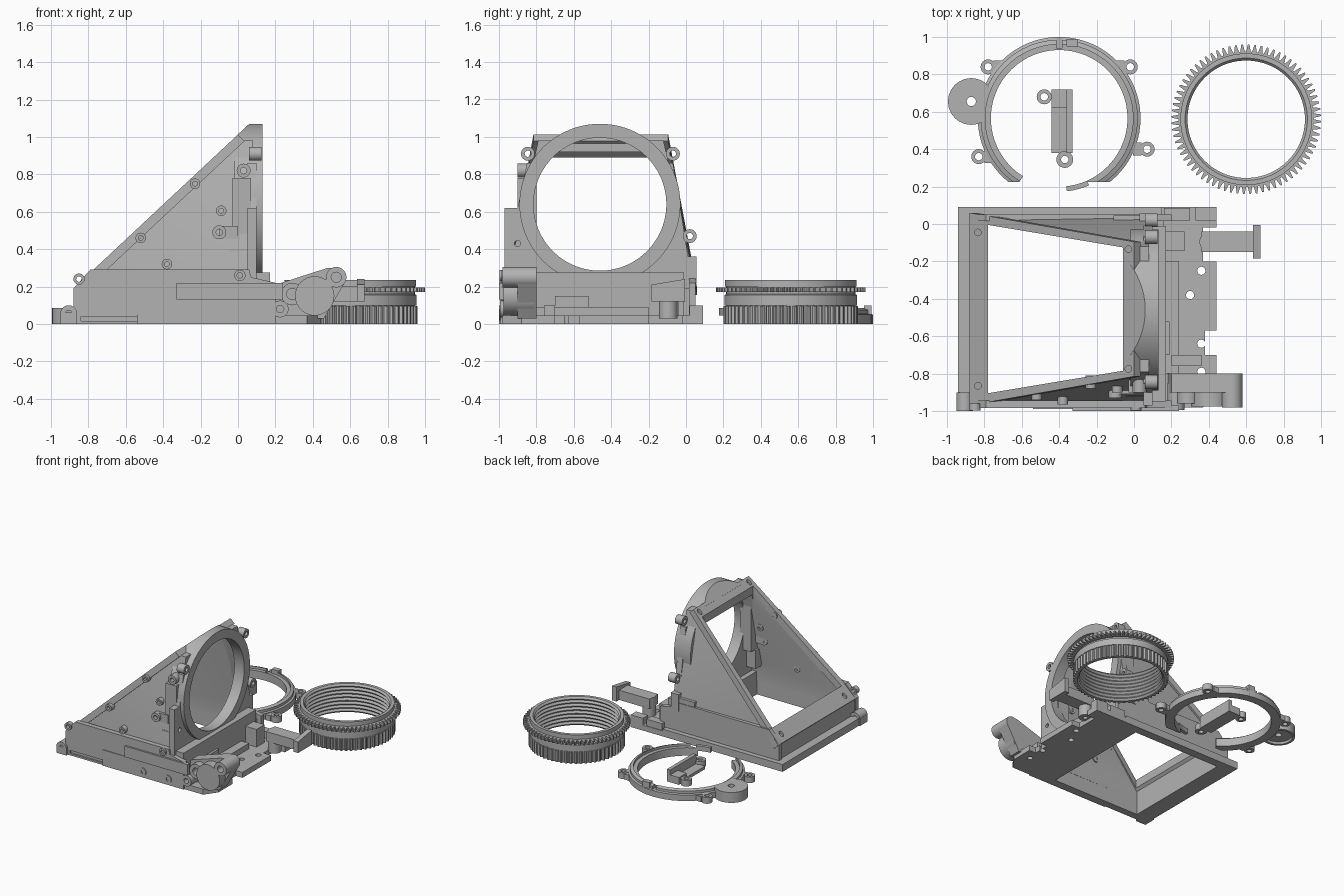
import bpy, bmesh, math

if "Cube" in bpy.data.objects:
    bpy.data.objects.remove(bpy.data.objects["Cube"])

grey = bpy.data.materials.new("grey_plastic")
grey.diffuse_color = (0.45, 0.45, 0.45, 1)
grey.use_nodes = True
grey.node_tree.nodes["Principled BSDF"].inputs["Base Color"].default_value = grey.diffuse_color


def finish(name, bm):
    bmesh.ops.recalc_face_normals(bm, faces=bm.faces[:])
    me = bpy.data.meshes.new(name)
    bm.to_mesh(me)
    bm.free()
    me.materials.append(grey)
    ob = bpy.data.objects.new(name, me)
    bpy.context.collection.objects.link(ob)
    return ob


def place(p, axis, d):
    return {'x': (d, p[0], p[1]), 'y': (p[0], d, p[1]), 'z': (p[0], p[1], d)}[axis]


def prism(name, pts, axis, a, b):
    """Extrude a 2D outline along an axis from a to b."""
    bm = bmesh.new()
    lo = [bm.verts.new(place(p, axis, a)) for p in pts]
    hi = [bm.verts.new(place(p, axis, b)) for p in pts]
    bm.faces.new(lo)
    bm.faces.new(hi)
    n = len(pts)
    for i in range(n):
        j = (i + 1) % n
        bm.faces.new((lo[i], lo[j], hi[j], hi[i]))
    return finish(name, bm)


def circle(c, r, n=24):
    return [(c[0] + r * math.cos(2 * math.pi * i / n),
             c[1] + r * math.sin(2 * math.pi * i / n)) for i in range(n)]


def cyl(name, c, r, axis, a, b, n=24):
    return prism(name, circle(c, r, n), axis, a, b)


def box(name, x0, x1, y0, y1, z0, z1):
    return prism(name, [(x0, y0), (x1, y0), (x1, y1), (x0, y1)], 'z', z0, z1)


def hull(name, pts):
    bm = bmesh.new()
    for p in pts:
        bm.verts.new(p)
    bmesh.ops.convex_hull(bm, input=bm.verts[:])
    bmesh.ops.dissolve_limit(bm, angle_limit=0.01, verts=bm.verts[:], edges=bm.edges[:])
    return finish(name, bm)


def cut(ob, *cutters):
    bpy.context.view_layer.objects.active = ob
    for c in cutters:
        m = ob.modifiers.new("cut", 'BOOLEAN')
        m.operation, m.solver, m.object = 'DIFFERENCE', 'EXACT', c
        bpy.ops.object.modifier_apply(modifier=m.name)
        bpy.data.objects.remove(c)
    return ob


def ear(name, c, r, hole, axis, a, b):
    return cut(cyl(name, c, r, axis, a, b), cyl("hole", c, hole, axis, a - .1, b + .1, 16))


def lathe(name, prof, c, n=96, a0=0, a1=360):
    """Turn a closed (radius, z) profile around a vertical axis at c."""
    bm = bmesh.new()
    full = a1 - a0 >= 360
    rows = []
    for i in range(n if full else n + 1):
        t = math.radians(a0 + (a1 - a0) * i / n)
        rows.append([bm.verts.new((c[0] + r * math.cos(t), c[1] + r * math.sin(t), z)) for r, z in prof])
    k = len(prof)
    for i in range(n):
        p, q = rows[i], rows[(i + 1) % len(rows)]
        for j in range(k):
            bm.faces.new((p[j], p[(j + 1) % k], q[(j + 1) % k], q[j]))
    if not full:
        bm.faces.new(rows[0])
        bm.faces.new(rows[-1])
    return finish(name, bm)


def toothed_ring(name, c, root, tip, inner, z0, z1, teeth):
    bm = bmesh.new()
    rows = []
    for i in range(teeth * 4):
        t = 2 * math.pi * i / (teeth * 4)
        r = (root, root, tip, tip)[i % 4]
        rows.append([bm.verts.new((c[0] + q * math.cos(t), c[1] + q * math.sin(t), z))
                     for q, z in ((inner, z0), (r, z0), (r, z1), (inner, z1))])
    for p, q in zip(rows, rows[1:] + rows[:1]):
        for j in range(4):
            bm.faces.new((p[j], p[(j + 1) % 4], q[(j + 1) % 4], q[j]))
    return finish(name, bm)


def slope(x):
    return .19 + .936 * (x + .88)


MID = -.455           # y of the housing's mirror plane
HOLE = (-.46, .64)    # lens opening centre in y, z


def both(x, half, z):
    return [(x, MID - half, z), (x, MID + half, z)]


def window():
    return prism("window", [(-.78, -.905), (-.06, -.785), (-.06, -.125), (-.78, -.005)], 'z', -.5, 2)


def bore(r=.355):
    return cyl("bore", HOLE, r, 'x', .02, .4, 96)


# tapered housing shell: leaning side walls, open bottom and sloped face
shell = hull("housing_shell", both(-.86, .495, .12) + both(.08, .495, .12) + both(-.86, .495, slope(-.86) - .02)
             + both(.08, .49, .28) + both(-.01, .335, .98) + both(.08, .335, .98))
cavity = hull("cavity", both(-.8, .465, -.1) + both(.04, .465, -.1) + both(-.8, .465, slope(-.8) - .06)
              + both(.04, .46, .28) + both(-.04, .31, .92) + both(.04, .31, .92))
cut(shell, cavity, window(), bore())

# frame lying on the sloped face, with screw holes
frame = hull("sloped_frame", [(x + d, y, z - d) for d in (0, .035) for x, h, z in
             ((-.88, .515, .19), (0, .36, 1.013)) for _, y, _ in both(0, h, 0)])
cut(frame, window())
for x, h in ((-.835, .41), (-.03, .32)):
    for _, y, z in both(x, h, slope(x)):
        cut(frame, cyl("hole", (x, y), .018, 'z', z - .05, z + .1, 12))

# lens ring and front wall plate
ring = cyl("lens_ring", HOLE, .43, 'x', -.02, .13, 96)
cut(ring, cyl("bore", HOLE, .355, 'x', -.3, .4, 96),
    prism("slope_cut", [(-.9, slope(-.9)), (.065, slope(.065)), (.065, 1.5), (-.9, 1.5)], 'y', -2, 1),
    hull("cavity", both(-.8, .465, -.1) + both(.04, .465, -.1) + both(-.8, .465, .2)
         + both(.04, .46, .28) + both(-.04, .31, .92) + both(.04, .31, .92)))
wall = prism("lens_wall", [(-.97, .18), (-.97, .62), (-.9, .62), (-.85, .86), (-.07, .86),
                           (-.03, .62), (.04, .18)], 'x', .05, .1)
cut(wall, bore(), cyl("hole", (-.9, .43), .017, 'x', 0, .3, 12))
for i, c in enumerate(((-.845, .91), (-.07, .91), (.02, .47))):
    ear(f"lens_ring_ear_{i}", c, .037, .017, 'x', .06, .125)

# base frame and its rims
base = box("base_frame", -.87, .16, -.98, .05, 0, .19)
cut(base, box("opening", -.8, 0, -.92, .02, -.1, .5), box("undercut", -.84, -.54, -1.1, -.965, .015, .04))
flange = box("base_flange", -.94, .15, -.98, .09, 0, .06)
cut(flange, box("opening", -.8, 0, -.92, .02, -.1, .5), box("undercut", -.84, -.54, -1.1, -.965, .015, .04))
rim = [(-.88, .05), (-.88, .19), (-.79, .29), (.06, .29), (.07, .25), (.2, .22), (.2, .05)]
prism("front_rim", rim, 'y', -.985, -.945)
prism("back_rim", rim, 'y', .015, .05)
ear("corner_block", (-.905, .055), .045, .018, 'y', -1, -.9)
box("corner_foot", -.95, -.86, -1, -.9, 0, .06)
box("side_rail", -.33, .24, -1, -.97, .13, .22)
box("lower_rail", -.54, .2, -.99, -.97, .0, .13)
for i, (x, z) in enumerate(((-.85, .24), (.01, .26), (-.17, .05), (.06, .05))):
    ear(f"rim_boss_{i}", (x, z), .03, .015, 'y', -.997, -.96)
box("sill", .06, .17, -.95, -.01, 0, .275)
box("sill_window", .16, .19, -.7, -.52, .05, .15)

# stepped platform in front of the lens
plat = prism("platform", [(.1, -.98), (.37, -.98), (.44, -.88), (.44, -.7), (.38, -.7), (.38, -.57), (.44, -.57),
                          (.44, -.2), (.37, -.2), (.37, -.02), (.44, -.02), (.44, .09), (.1, .09)], 'z', 0, .045)
cut(plat, *[cyl("hole", c, .022, 'z', -.1, .2, 16) for c in ((.36, -.25), (.3, -.38), (.36, -.64), (.36, -.79))])
box("platform_corner", .33, .44, .02, .09, .03, .1)
box("platform_edge", .16, .3, .02, .085, .03, .1)
box("platform_step", .16, .24, -.8, -.2, .03, .09)
box("platform_pad", .2, .36, -.76, -.7, .03, .1)

# latch arm with supports and end plate
box("latch_support", .17, .27, -.145, -.04, .03, .19)
ear("latch_block", (.4, -.095), .05, .018, 'z', .03, .2)
box("latch_arm", .36, .64, -.15, -.04, .12, .2)
prism("latch_end", [(-.185, .12), (-.005, .12), (-.005, .24), (-.185, .21)], 'x', .635, .675)

# lobed motor mount at the front corner
prism("motor_arm", [(.18, .02), (.46, .03), (.5, .1), (.57, .22), (.53, .3), (.48, .3), (.2, .21)], 'y', -.9, -.8)
cyl("motor_drum", (.41, .15), .105, 'y', -.975, -.81, 32)
ear("motor_lobe", (.525, .25), .055, .027, 'y', -.98, -.8)
ear("motor_foot", (.225, .08), .045, .02, 'y', -.995, -.85)
ear("motor_boss", (.29, .16), .06, .03, 'y', -.96, -.85)

# bracket and screw bosses on the front side wall, small latch on the back one
box("side_bracket", -.045, .065, -.92, -.84, .25, .4)
box("side_bracket_post", -.03, .07, -.9, -.8, .4, .78)
box("side_bracket_tab", -.1, 0, -.91, -.86, .455, .525)
ear("side_bracket_top", (.03, .82), .037, .017, 'y', -.9, -.82)
ear("side_bracket_low", (-.1, .49), .037, .017, 'y', -.93, -.86)
for i, (x, z, y) in enumerate(((-.52, .46, -.94), (-.38, .32, -.965), (-.23, .75, -.88), (-.09, .605, -.9))):
    ear(f"side_boss_{i}", (x, z), .028, .013, 'y', y, y + .07)
box("back_bracket", -.11, .09, 0, .045, .22, .33)
box("back_bracket_end", .03, .1, -.02, .055, .22, .36)

# geared focus ring with inner thread and grip ribs
G = (.6, .56)
prof = [(.347, 0), (.347, .1), (.355, .1), (.355, .155), (.345, .16), (.345, .2), (.352, .2), (.352, .235)]
prof += [((.327, .314)[k % 2], .235 - .235 * k / 16) for k in range(17)]
lathe("focus_ring", prof, G)
toothed_ring("focus_gear", G, .362, .4, .34, .17, .196, 72)
toothed_ring("focus_grip", G, .346, .36, .335, 0, .095, 60)

# split clamp ring lying flat
C = (-.4, .565)
clamp = lathe("clamp_ring", [(.365, 0), (.435, 0), (.435, .05), (.42, .055), (.42, .075), (.395, .085),
                             (.395, .065), (.365, .065)], C, 96, -84, 238)
cut(clamp, box("flat", -1, .3, 0, .225, -.1, .3), box("slot", -.415, -.385, .94, 1.1, .05, .2))
lathe("clamp_tongue", [(.365, .045), (.392, .045), (.392, .085), (.365, .085)], C, 8, -84, -66)
for i, (x, y) in enumerate(((-.78, .84), (-.02, .84), (.07, .4), (-.83, .36))):
    ear(f"clamp_ear_{i}", (x, y), .04, .02, 'z', 0, .05)
    s = 1 if x < -.4 else -1
    box(f"clamp_ear_web_{i}", *sorted((x + s * .03, x + s * .075)), y - .035, y + .035, 0, .045)
box("clamp_block", -.36, -.3, .95, .99, 0, .1)
drum = ear("clamp_drum", (-.87, .655), .125, .025, 'z', 0, .085)
cut(drum, cyl("recess", (-.87, .655), .105, 'z', -.1, .02, 32),
    cyl("clear", C, .4, 'z', -.1, .3, 64))

# loose bracket inside the clamp ring
box("loose_bracket", -.44, -.33, .38, .72, 0, .025)
box("loose_bracket_wall", -.36, -.33, .38, .72, 0, .1)
box("loose_bracket_step", -.44, -.33, .62, .72, 0, .06)
ear("loose_bracket_ear", (-.48, .68), .04, .02, 'z', 0, .05)
ear("loose_bracket_foot", (-.37, .345), .045, .02, 'z', 0, .05)

# smooth the round surfaces, keep the edges sharp
bpy.ops.object.select_all(action='SELECT')
bpy.context.view_layer.objects.active = bpy.data.objects["focus_ring"]
bpy.ops.object.shade_smooth_by_angle(angle=math.radians(28))
